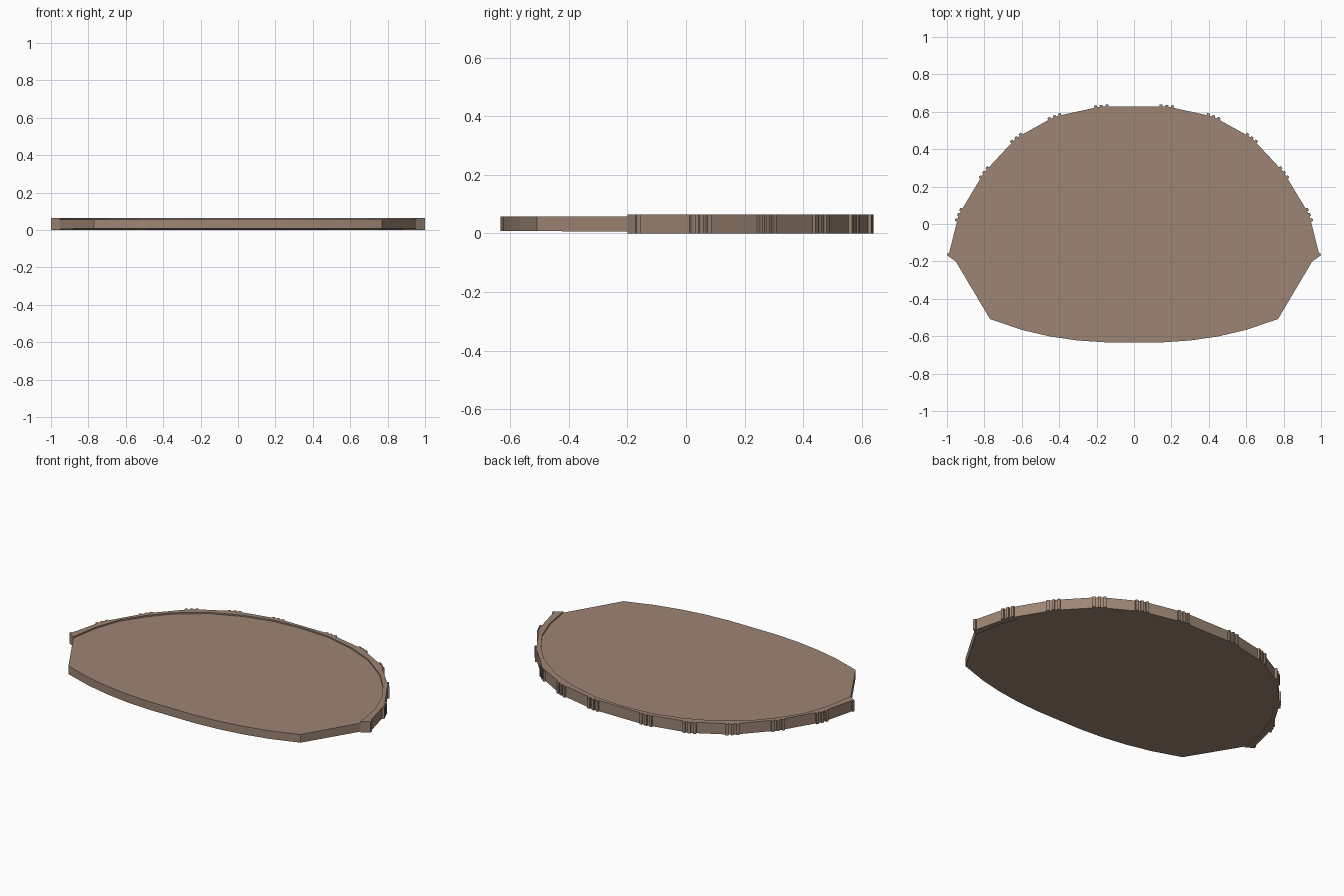
import bpy, bmesh
from mathutils import Vector

if "Cube" in bpy.data.objects:
    bpy.data.objects.remove(bpy.data.objects["Cube"])

mat = bpy.data.materials.new("warm brown")
mat.diffuse_color = (0.335, 0.235, 0.175, 1)
mat.use_nodes = True
mat.node_tree.nodes["Principled BSDF"].inputs["Base Color"].default_value = mat.diffuse_color


def prism(bm, pts, bottom, top):
    """Extrude a counter-clockwise outline; bottom is a function of y."""
    lo = [bm.verts.new((x, y, bottom(y))) for x, y in pts]
    hi = [bm.verts.new((x, y, top)) for x, y in pts]
    n = len(pts)
    for i in range(n):
        j = (i + 1) % n
        bm.faces.new((lo[i], lo[j], hi[j], hi[i]))
    bm.faces.new(hi)
    bm.faces.new(lo[::-1])


def finish(name, bm):
    bmesh.ops.recalc_face_normals(bm, faces=bm.faces)
    me = bpy.data.meshes.new(name)
    bm.to_mesh(me)
    bm.free()
    me.materials.append(mat)
    ob = bpy.data.objects.new(name, me)
    bpy.context.collection.objects.link(ob)


def mirrored(half):
    """Right half, front to back, continued down the left side."""
    return half + [(-x, y) for x, y in reversed(half) if x > 0]


inner = mirrored([(0.953, -0.20), (0.925, -0.03), (0.872, 0.12), (0.79, 0.245),
                  (0.69, 0.36), (0.53, 0.48), (0.365, 0.553), (0.185, 0.6), (0, 0.612)])
outer = mirrored([(0.993, -0.172), (0.937, 0.05), (0.802, 0.275),
                  (0.63, 0.46), (0.425, 0.574), (0.175, 0.629)])

# Floor slab with bowed front edge
front_half = [(0.15, -0.633), (0.3, -0.623), (0.45, -0.601), (0.6, -0.566), (0.77, -0.508)]
front = [(-x, y) for x, y in reversed(front_half)] + front_half
bm = bmesh.new()
prism(bm, front + inner, lambda y: 0.0045 - 0.0065 * y, 0.057)
finish("floor_slab", bm)

# Raised rim around the back
bm = bmesh.new()
prism(bm, outer + inner[::-1], lambda y: 0.0, 0.065)
finish("back_rim", bm)

# Narrow vertical ribs grouped at every rim joint
bm = bmesh.new()
last = len(outer) - 1
for i, p in enumerate(outer):
    p = Vector(p)
    t = (Vector(outer[min(i + 1, last)]) - Vector(outer[max(i - 1, 0)])).normalized()
    n = Vector((t.y, -t.x))
    offsets = (0.009,) if i == 0 else (-0.009,) if i == last else (-0.03, 0, 0.03)
    for s in offsets:
        c = p + t * s
        a, b = t * 0.008, n * 0.007
        prism(bm, [c - a - b * 2, c - a + b, c + a + b, c + a - b * 2],
              lambda y: 0.0, 0.065)
finish("joint_ribs", bm)
